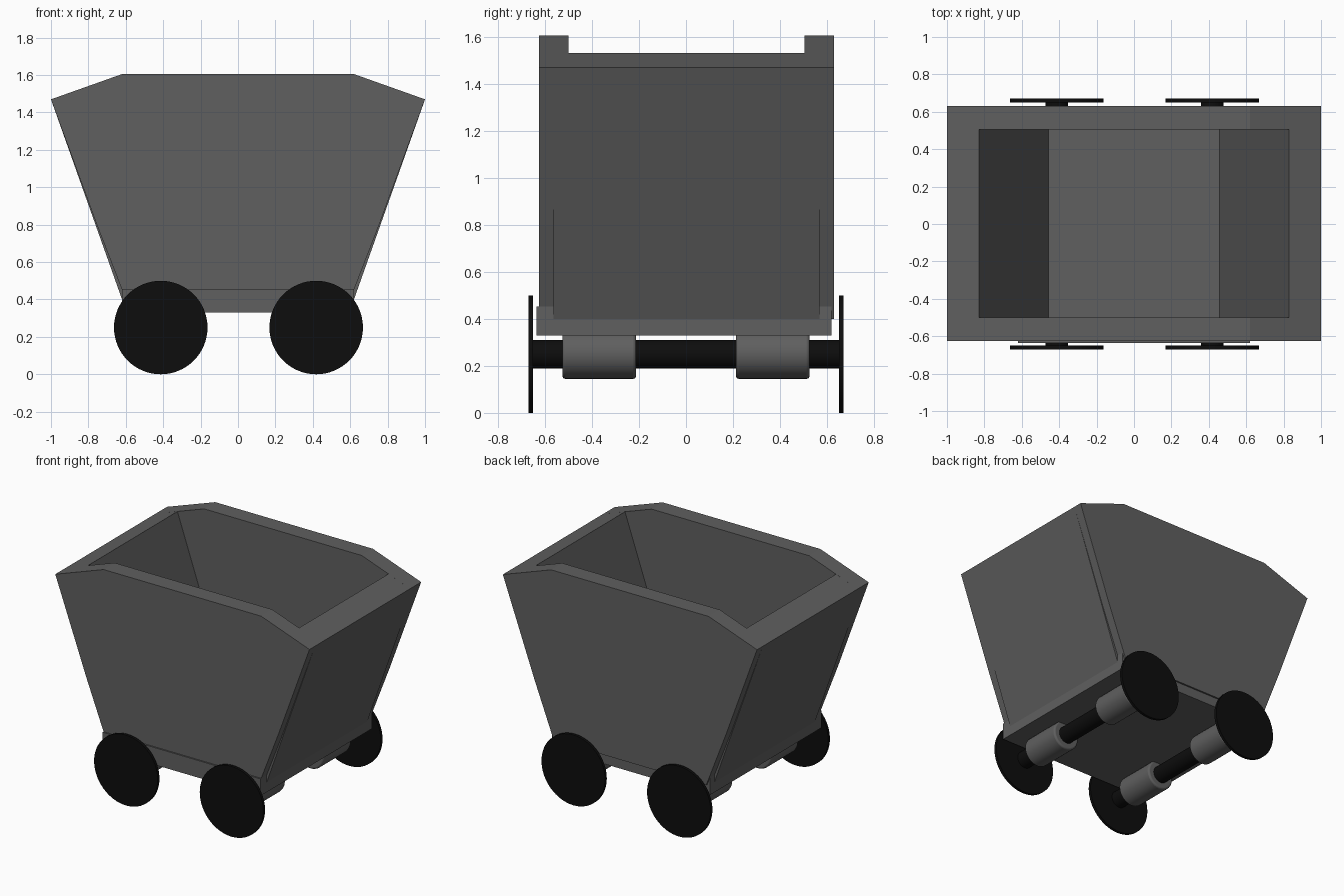
import bpy
import math

cube = bpy.data.objects.get("Cube")
if cube:
    bpy.data.objects.remove(cube, do_unlink=True)


def material(name, value):
    mat = bpy.data.materials.new(name)
    mat.use_nodes = True
    color = (value, value, value, 1)
    mat.diffuse_color = color
    mat.node_tree.nodes["Principled BSDF"].inputs["Base Color"].default_value = color
    return mat


steel = material("dark_grey_steel", 0.115)
black = material("black_iron", 0.004)


def extrude_profile(name, profile, y0, y1, mat):
    """Extrude an XZ outline (counterclockwise from the front) along Y."""
    n = len(profile)
    verts = [(x, y, z) for y in (y0, y1) for x, z in profile]
    faces = [tuple(range(n)), tuple(reversed(range(n, 2 * n)))]
    faces += [(i, i + n, (i + 1) % n + n, (i + 1) % n) for i in range(n)]
    mesh = bpy.data.meshes.new(name)
    mesh.from_pydata(verts, [], faces)
    mesh.materials.append(mat)
    obj = bpy.data.objects.new(name, mesh)
    bpy.context.collection.objects.link(obj)
    return obj


def cylinder_y(name, radius, length, x, y, z, mat, bevel=0):
    """Smooth-sided cylinder lying along Y."""
    bpy.ops.mesh.primitive_cylinder_add(vertices=64, radius=radius, depth=length,
                                        location=(x, y, z),
                                        rotation=(math.pi / 2, 0, 0))
    obj = bpy.context.object
    obj.name = name
    obj.data.materials.append(mat)
    if bevel:
        mod = obj.modifiers.new("rounded_rim", "BEVEL")
        mod.width = bevel
        mod.segments = 3
    bpy.ops.object.shade_smooth_by_angle(angle=math.radians(35))
    return obj


# Hopper side panels
half = [(0.60, 0.40), (0.755, 0.80), (1.0, 1.47), (0.62, 1.605)]
panel = half + [(-x, z) for x, z in reversed(half)]
extrude_profile("front_panel", panel, -0.625, -0.50, steel)
extrude_profile("back_panel", panel, 0.505, 0.63, steel)

# Sloping end walls, flush with the panel tops
wall = [(0.44, 0.40), (0.62, 0.40), (1.0, 1.47), (0.83, 1.53)]
extrude_profile("left_end_wall", wall, -0.563, 0.567, steel)
extrude_profile("right_end_wall", [(-x, z) for x, z in reversed(wall)],
                -0.563, 0.567, steel)

# Floor slab
floor = [(-0.62, 0.33), (0.62, 0.33), (0.62, 0.452), (-0.62, 0.452)]
extrude_profile("floor", floor, -0.635, 0.618, steel)

# Running gear
for end, x in (("left", 0.418), ("right", -0.413)):
    cylinder_y(f"{end}_axle", 0.061, 1.32, x, 0, 0.25, black)
    for place, side in (("front", -1), ("back", 1)):
        cylinder_y(f"{end}_{place}_wheel", 0.25, 0.02, x,
                   side * 0.66, 0.25, black)
        cylinder_y(f"{end}_{place}_bearing", 0.105, 0.313, x,
                   side * 0.369, 0.25, steel, 0.012)
